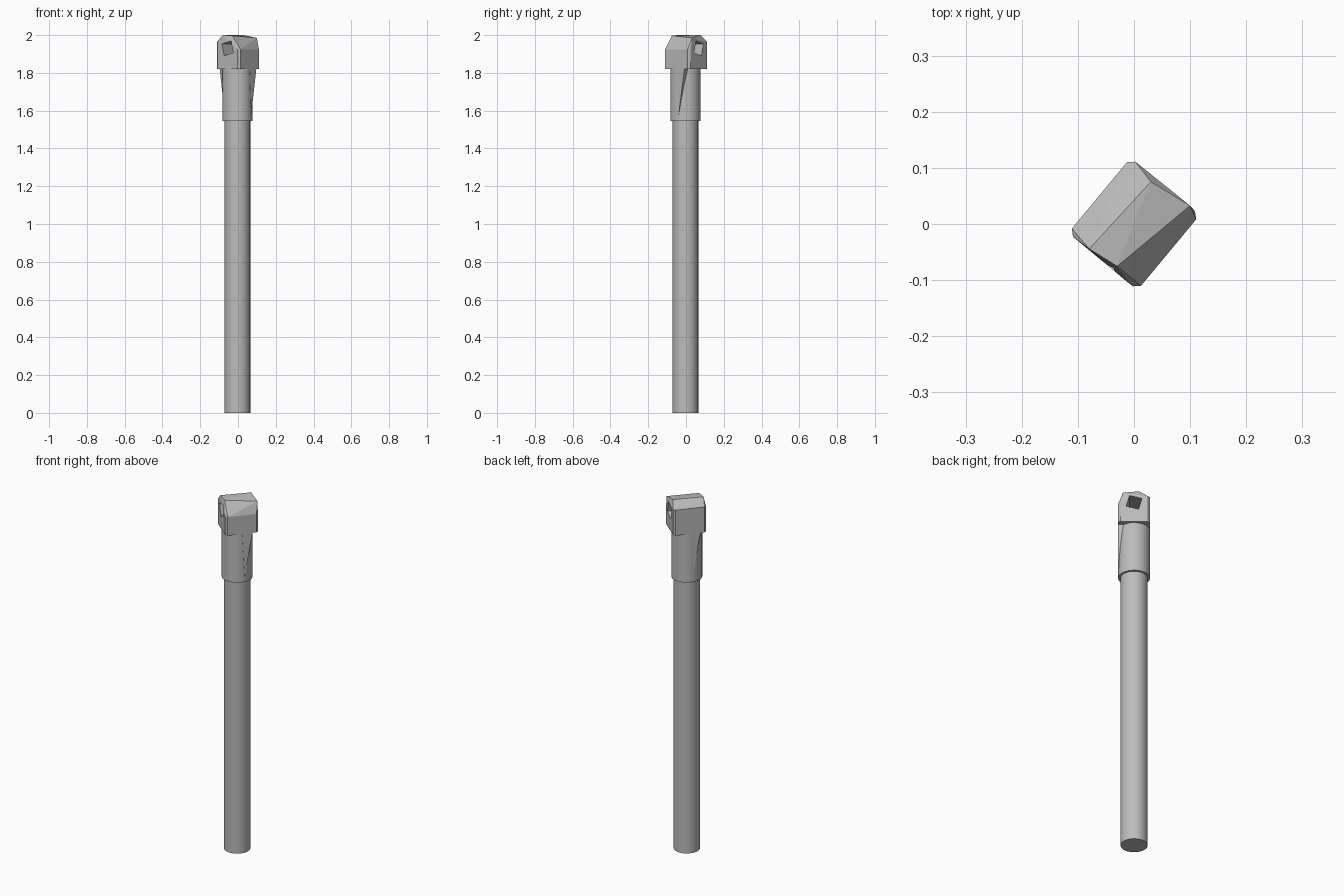
import bpy, bmesh, math
from mathutils import Matrix

if "Cube" in bpy.data.objects:
    bpy.data.objects.remove(bpy.data.objects["Cube"])

# The head lies along a horizontal direction turned from the x axis
TURN = Matrix.Rotation(math.radians(50.3), 4, 'Z')
CENTRE = -0.003
HEAD_BASE = 1.82

steel = bpy.data.materials.new("plain_grey")
steel.use_nodes = True
grey = (0.5, 0.5, 0.5, 1.0)
steel.diffuse_color = grey
steel.node_tree.nodes["Principled BSDF"].inputs["Base Color"].default_value = grey


def finish(name, bm, smooth=False):
    bmesh.ops.recalc_face_normals(bm, faces=bm.faces)
    mesh = bpy.data.meshes.new(name)
    bm.to_mesh(mesh)
    bm.free()
    mesh.materials.append(steel)
    obj = bpy.data.objects.new(name, mesh)
    bpy.context.collection.objects.link(obj)
    bpy.ops.object.select_all(action='DESELECT')
    obj.select_set(True)
    bpy.context.view_layer.objects.active = obj
    if smooth:
        bpy.ops.object.shade_smooth_by_angle(angle=math.radians(30))
    return obj


def cylinder(name, radius, low, high):
    bm = bmesh.new()
    place = Matrix.Translation((CENTRE, CENTRE, (low + high) / 2))
    bmesh.ops.create_cone(bm, cap_ends=True, segments=32, radius1=radius,
                          radius2=radius, depth=high - low, matrix=place)
    return finish(name, bm, True)


def hull(name, points):
    """Convex solid from points given as (along, across, height)."""
    bm = bmesh.new()
    verts = [bm.verts.new(p) for p in points]
    result = bmesh.ops.convex_hull(bm, input=verts)
    loose = {g for g in result["geom_interior"] + result["geom_unused"]
             if isinstance(g, bmesh.types.BMVert)}
    bmesh.ops.delete(bm, geom=list(loose), context='VERTS')
    bmesh.ops.dissolve_limit(bm, angle_limit=math.radians(1),
                             verts=bm.verts, edges=bm.edges)
    bm.transform(TURN)
    return finish(name, bm)


# Shaft and collar
cylinder("shaft", 0.068, 0, 1.56)
cylinder("collar", 0.08, 1.545, HEAD_BASE + 0.02)

# Head block: clipped corners, uneven bevelled top.
# The local y axis points opposite to "across", so across is negated.
points = []
for end in (-1, 1):
    for side, top in ((-1, 1.965), (1, 1.925)):
        for z in (HEAD_BASE, top):
            points.append((end * 0.087, -side * 0.069, z))
            points.append((end * 0.077, -side * 0.08, z))
points += [(-0.085, 0.033, 2.0), (0.077, 0.025, 2.0),
           (-0.077, -0.025, 1.997), (0.089, -0.056, 1.985)]
head = hull("head", points)

# Tilted square hole through the head
bm = bmesh.new()
bmesh.ops.create_cube(bm, size=1, matrix=TURN
                      @ Matrix.Translation((0, 0, 1.93))
                      @ Matrix.Rotation(math.radians(-15), 4, 'X')
                      @ Matrix.Diagonal((0.4, 0.064, 0.064, 1)))
cutter = finish("hole_cutter", bm)
cutter.hide_render = True
cut = head.modifiers.new("hole", 'BOOLEAN')
cut.operation = 'DIFFERENCE'
cut.solver = 'EXACT'
cut.object = cutter
bpy.context.view_layer.objects.active = head
bpy.ops.object.modifier_apply(modifier=cut.name)
bpy.data.objects.remove(cutter)

# Tapered gussets from two opposite head corners down to the collar
for name, s in (("front_gusset", -1), ("back_gusset", 1)):
    top = HEAD_BASE + 0.005
    hull(name, [(0, -s * 0.08, top), (s * 0.056, -s * 0.08, top),
                (s * 0.056, -s * 0.05, top), (0, -s * 0.04, top),
                (s * 0.015, -s * 0.079, 1.58), (s * 0.01, -s * 0.05, 1.58)])
